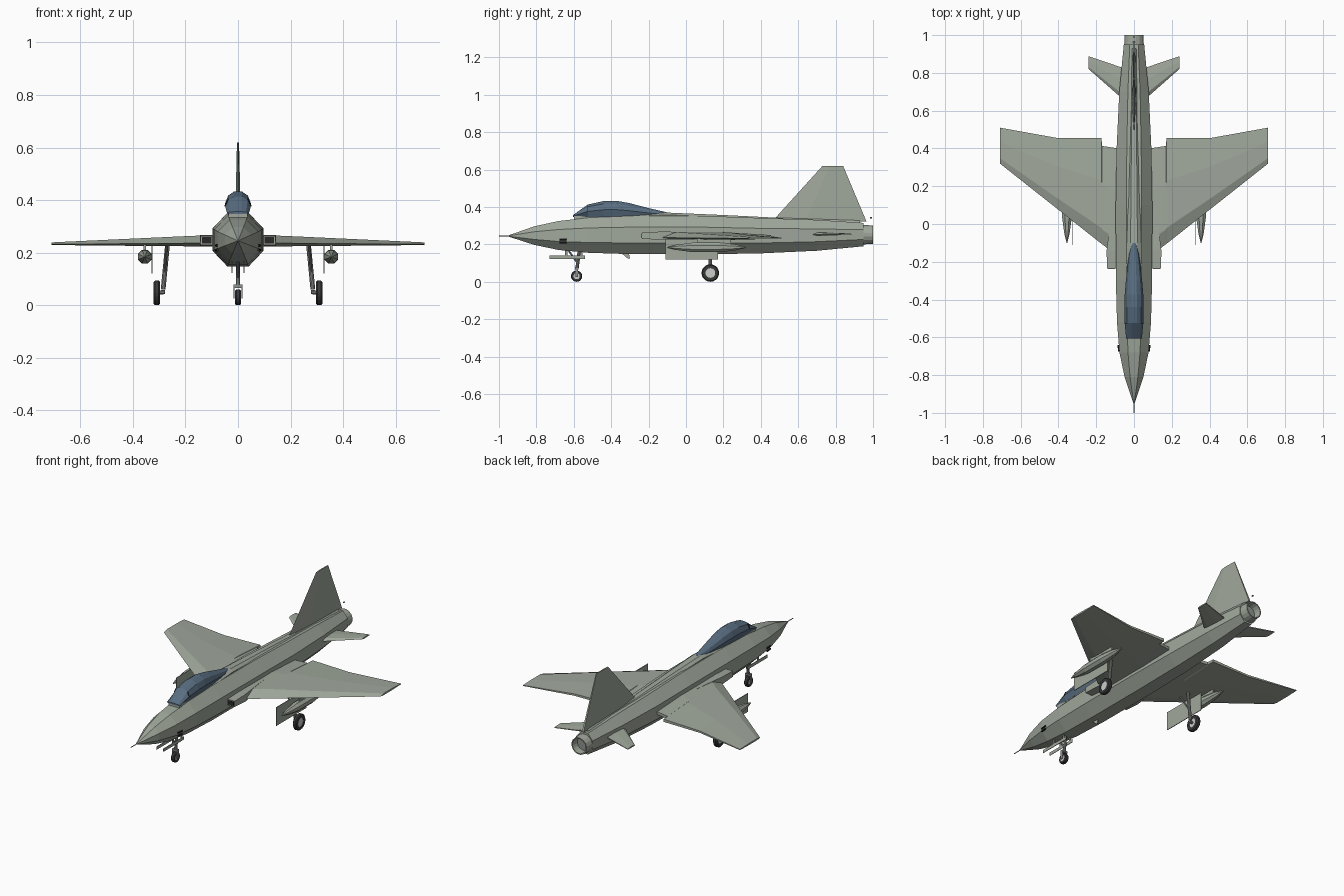
import bpy, bmesh
from math import cos, sin, pi, radians
from mathutils import Vector

if "Cube" in bpy.data.objects:
    bpy.data.objects.remove(bpy.data.objects["Cube"])


def material(name, rgb):
    m = bpy.data.materials.new(name)
    m.use_nodes = True
    m.diffuse_color = (*rgb, 1)
    m.node_tree.nodes["Principled BSDF"].inputs["Base Color"].default_value = (*rgb, 1)
    return m


GREY = material("grey green paint", (0.35, 0.39, 0.33))
GLASS = material("blue canopy glass", (0.10, 0.155, 0.22))
TYRE = material("tyre rubber", (0.04, 0.04, 0.04))
HUB = material("pale wheel hub", (0.6, 0.62, 0.6))
STEEL = material("gear steel", (0.27, 0.29, 0.27))
DARK = material("dark opening", (0.02, 0.02, 0.02))


def finish(bm, name, mat):
    bmesh.ops.recalc_face_normals(bm, faces=bm.faces)
    me = bpy.data.meshes.new(name)
    bm.to_mesh(me)
    bm.free()
    me.materials.append(mat)
    ob = bpy.data.objects.new(name, me)
    bpy.context.collection.objects.link(ob)
    return ob


def loft(name, rings, mat, closed=False):
    """Skin a list of equal rings; a closed loft joins its last ring to its first."""
    bm = bmesh.new()
    vs = [[bm.verts.new(p) for p in r] for r in rings]
    n = len(vs[0])
    pairs = list(zip(vs, vs[1:])) + ([(vs[-1], vs[0])] if closed else [])
    for a, b in pairs:
        for i in range(n):
            j = (i + 1) % n
            bm.faces.new((a[i], a[j], b[j], b[i]))
    if not closed:
        bm.faces.new(vs[0])
        bm.faces.new(vs[-1])
    return finish(bm, name, mat)


def ring(y, rx, z0, z1, x=0, n=8):
    """Ring across the y axis with flat sides, top and bottom."""
    k = 1 / cos(pi / n)
    ang = [2 * pi * (i + 0.5) / n for i in range(n)]
    return [(x + rx * k * cos(a), y, (z0 + z1) / 2 + (z1 - z0) / 2 * k * sin(a)) for a in ang]


def box(name, x, y, z, mat):
    """Box from (min, max) ranges."""
    return loft(name, [[(a, y[0], z[0]), (a, y[1], z[0]), (a, y[1], z[1]), (a, y[0], z[1])]
                       for a in x], mat)


def rod(name, p, q, r, mat, n=10, r2=None):
    p, q = Vector(p), Vector(q)
    bm = bmesh.new()
    bmesh.ops.create_cone(bm, cap_ends=True, segments=n, radius1=r,
                          radius2=r if r2 is None else r2, depth=(q - p).length)
    ob = finish(bm, name, mat)
    ob.rotation_mode = 'QUATERNION'
    ob.rotation_quaternion = (q - p).to_track_quat('Z', 'Y')
    ob.location = (p + q) / 2
    return ob


def wheel(name, x, y, r, w):
    """Bevelled tyre with a pale hub on both sides."""
    prof = [(r * 0.55, -w), (r * 0.88, -w), (r, -w * 0.55), (r, w * 0.55), (r * 0.88, w), (r * 0.55, w)]
    loft(name + "_tyre", [[(x + dx, y + rr * cos(2 * pi * i / 20), r + rr * sin(2 * pi * i / 20))
                           for i in range(20)] for rr, dx in prof], TYRE, closed=True)
    rod(name + "_hub", (x - w * 0.8, y, r), (x + w * 0.8, y, r), r * 0.58, HUB, 20)


# Fuselage, nose and hollow exhaust
loft("fuselage", [ring(*s) for s in (
    (-0.95, 0.003, 0.242, 0.248), (-0.81, 0.05, 0.197, 0.297), (-0.68, 0.077, 0.17, 0.325),
    (-0.52, 0.09, 0.155, 0.343), (-0.3, 0.096, 0.148, 0.352), (0.1, 0.097, 0.147, 0.352),
    (0.4, 0.092, 0.152, 0.341), (0.7, 0.078, 0.166, 0.331), (0.95, 0.054, 0.19, 0.315))], GREY)
loft("exhaust_nozzle", [ring(y, r, 0.252 - r, 0.252 + r, n=16) for y, r in
     ((0.9, 0.05), (0.95, 0.052), (1.0, 0.049), (1.0, 0.043), (0.956, 0.04), (0.9, 0.04))],
     GREY, closed=True)
rod("exhaust_inside", (0, 0.953, 0.252), (0, 0.958, 0.252), 0.042, STEEL, 16)
rod("nose_probe", (0, -1, 0.245), (0, -0.94, 0.245), 0.0025, STEEL, 6)

# Spine fairing behind the cockpit
loft("spine", [[(-w, y, 0.3), (w, y, 0.3), (w, y, z - 0.012), (w * 0.5, y, z),
                (-w * 0.5, y, z), (-w, y, z - 0.012)] for y, w, z in
     ((-0.34, 0.04, 0.358), (-0.1, 0.037, 0.37), (0.2, 0.031, 0.357),
      (0.5, 0.026, 0.342), (0.93, 0.012, 0.328))], GREY)

# Canopy and its sill
box("canopy_sill", (-0.036, 0.036), (-0.6, -0.3), (0.31, 0.353), GREY)
loft("canopy", [[(-0.75 * w, y, 0.347), (0.75 * w, y, 0.347), (w, y, 0.347 + 0.45 * (z - 0.347)),
                 (0.75 * w, y, 0.347 + 0.82 * (z - 0.347)), (0.3 * w, y, z), (-0.3 * w, y, z),
                 (-0.75 * w, y, 0.347 + 0.82 * (z - 0.347)), (-w, y, 0.347 + 0.45 * (z - 0.347))]
                for y, w, z in ((-0.605, 0.042, 0.356), (-0.525, 0.049, 0.413), (-0.44, 0.05, 0.432),
                                (-0.37, 0.049, 0.433), (-0.3, 0.043, 0.42), (-0.2, 0.032, 0.394),
                                (-0.1, 0.016, 0.371))], GLASS)
# Windscreen frame
for s in (-1, 1):
    rod("windscreen_frame", (s * 0.038, -0.525, 0.402), (s * 0.05, -0.525, 0.376), 0.0025, DARK, 6)

# Upright tail fin
loft("tail_fin", [[(0, y0, z), (w, y0 + 0.35 * (y1 - y0), z), (w * 0.5, y1, z),
                   (-w * 0.5, y1, z), (-w, y0 + 0.35 * (y1 - y0), z)] for y0, y1, z, w in
     ((0.46, 0.965, 0.322, 0.011), (0.73, 0.84, 0.62, 0.004))], GREY)
rod("tail_light", (0, 0.985, 0.343), (0, 0.995, 0.343), 0.004, STEEL, 6)


def aerofoil(x, y0, y1, z0, z1):
    c, m = y1 - y0, (z0 + z1) / 2
    t = (z1 - z0) / 2
    return [(x, y0, m - 0.4 * t), (x, y0 + 0.15 * c, z1), (x, y0 + 0.6 * c, z1),
            (x, y1, m + 0.3 * t), (x, y1, m - 0.5 * t), (x, y0 + 0.6 * c, z0), (x, y0 + 0.15 * c, z0)]


for s, side in ((1, "left"), (-1, "right")):
    # Swept wing with an inboard trailing edge step
    loft(side + "_wing", [aerofoil(s * x, y0, y1, z0, z1) for x, y0, y1, z0, z1 in (
        (0.06, -0.19, 0.397, 0.224, 0.268), (0.169, -0.107, 0.413, 0.224, 0.264),
        (0.172, -0.105, 0.455, 0.224, 0.264), (0.41, 0.083, 0.456, 0.226, 0.253),
        (0.71, 0.32, 0.51, 0.229, 0.239))], GREY)
    # Tailplane
    loft(side + "_tailplane", [aerofoil(s * x, y0, y1, z0, z1) for x, y0, y1, z0, z1 in (
        (0.03, 0.635, 0.817, 0.246, 0.264), (0.24, 0.82, 0.888, 0.251, 0.259))], GREY)
    # Air intake with a dark mouth
    loft(side + "_intake", [[(s * 0.08, y, z0), (s * x, y, z0), (s * x, y, z1), (s * 0.08, y, z1)]
                            for y, x, z0, z1 in ((-0.235, 0.143, 0.23, 0.264), (-0.14, 0.145, 0.225, 0.268),
                                                 (0.13, 0.11, 0.23, 0.266))], GREY)
    box(side + "_intake_mouth", (s * 0.1, s * 0.137), (-0.237, -0.234), (0.235, 0.259), DARK)
    # Cannon slots on the nose
    for z in (0.21, 0.227):
        rod(side + "_cannon", (s * 0.079, -0.675, z), (s * 0.083, -0.64, z), 0.005, DARK, 8)
    # Underwing tank and pylon
    loft(side + "_tank", [ring(y, r, 0.184 - r, 0.184 + r, s * 0.355) for y, r in
         ((-0.1, 0.002), (-0.05, 0.014), (0.03, 0.025), (0.17, 0.026), (0.26, 0.017), (0.32, 0.003))], GREY)
    box(side + "_pylon", (s * 0.35, s * 0.36), (0.06, 0.24), (0.2, 0.235), GREY)
    # Main gear: leg, brace, axle, wheel and door
    rod(side + "_main_leg", (s * 0.285, 0.13, 0.06), (s * 0.268, 0.13, 0.235), 0.009, STEEL)
    rod(side + "_main_brace", (s * 0.279, 0.13, 0.12), (s * 0.27, 0.06, 0.232), 0.005, STEEL, 8)
    rod(side + "_main_axle", (s * 0.278, 0.13, 0.05), (s * 0.315, 0.13, 0.047), 0.008, STEEL)
    wheel(side + "_main_wheel", s * 0.309, 0.13, 0.047, 0.012)
    box(side + "_main_door", (s * 0.325, s * 0.329), (-0.11, 0.17), (0.12, 0.229), GREY)
    # Nose gear fork and doors
    box(side + "_nose_fork", (s * 0.013, s * 0.017), (-0.592, -0.578), (0.025, 0.075), STEEL)
    box(side + "_nose_door", (s * 0.021, s * 0.024), (-0.73, -0.54), (0.122, 0.14), GREY)
    for y in (-0.64, -0.56):
        box(side + "_door_hinge", (s * 0.021, s * 0.024), (y - 0.006, y + 0.006), (0.135, 0.17), STEEL)

# Nose gear leg and wheel
box("nose_fork_crown", (-0.017, 0.017), (-0.594, -0.576), (0.066, 0.078), STEEL)
rod("nose_leg", (0, -0.583, 0.07), (0, -0.57, 0.17), 0.009, STEEL)
rod("nose_brace", (0, -0.58, 0.1), (0, -0.63, 0.17), 0.005, STEEL, 8)
wheel("nose_wheel", 0, -0.585, 0.03, 0.011)

# Blade aerial under the belly
loft("blade_aerial", [[(x, -0.345, 0.152), (x, -0.305, 0.152), (x, -0.3, 0.125), (x, -0.312, 0.125)]
                      for x in (-0.003, 0.003)], GREY)
